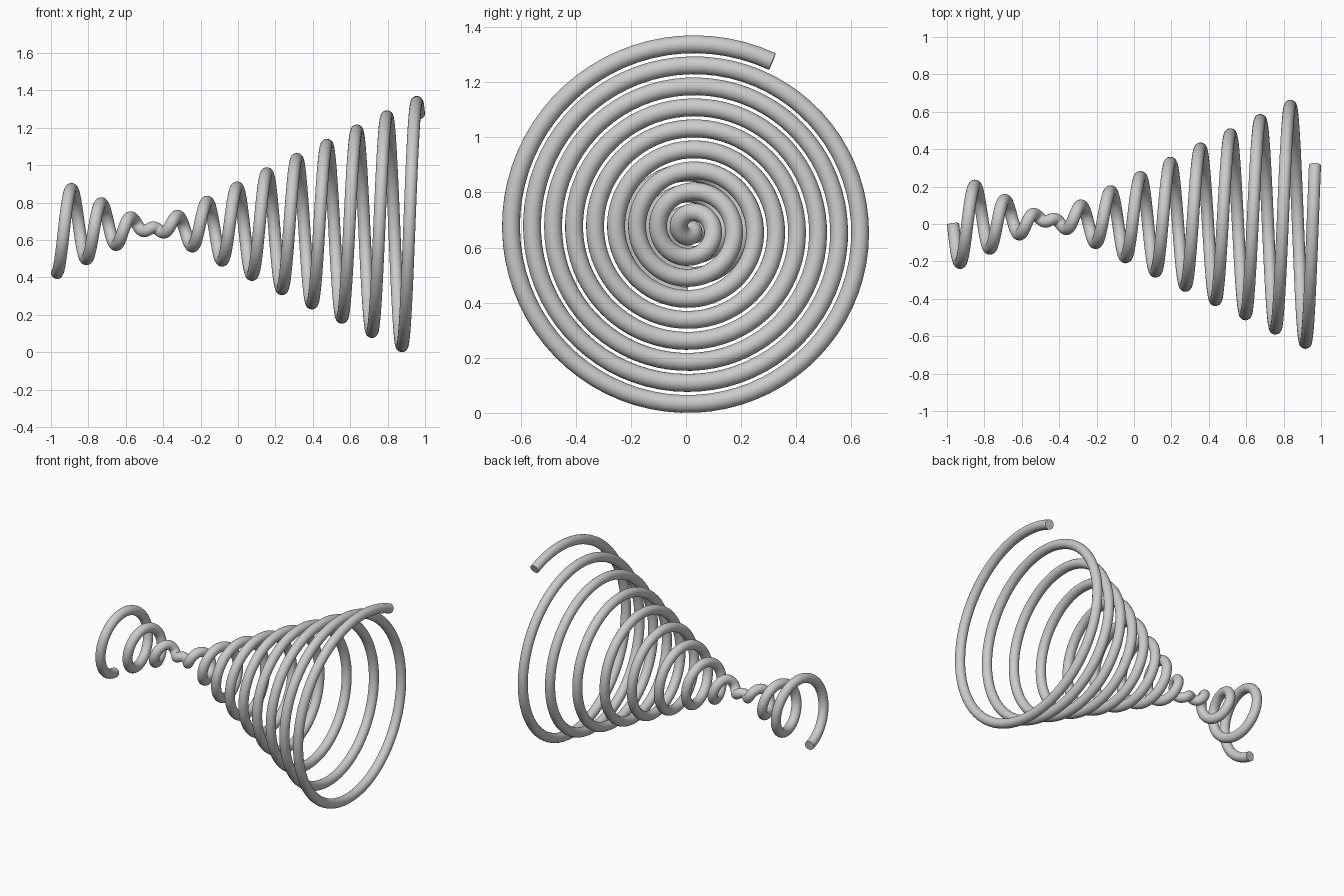
import bpy
from math import sin, cos, tau

if "Cube" in bpy.data.objects:
    bpy.data.objects.remove(bpy.data.objects["Cube"])

TUBE = 0.0325                      # wire radius
X_END = 0.9675                     # wire centre runs from -X_END to X_END
T0, T1 = 0.011, 12.072             # start and end of winding, in turns
R0, GROWTH = -0.244, 0.0763        # signed coil radius at turn 0, growth per turn
CY, CZ = 0.0175, 0.666             # coil axis
N = 900

# Centre line: a conical helix whose radius passes through zero
curve = bpy.data.curves.new("conical_spring", 'CURVE')
curve.dimensions = '3D'
spline = curve.splines.new('POLY')
spline.points.add(N)
for i, p in enumerate(spline.points):
    f = i / N
    t = T0 + (T1 - T0) * f
    r = R0 + GROWTH * t
    p.co = (X_END * (2 * f - 1), CY + r * sin(tau * t), CZ + r * cos(tau * t), 1)

# Round wire with flat capped ends
curve.bevel_depth = TUBE
curve.bevel_resolution = 8
curve.use_fill_caps = True

spring = bpy.data.objects.new("conical_spring", curve)
bpy.context.collection.objects.link(spring)
bpy.context.view_layer.objects.active = spring
spring.select_set(True)
bpy.ops.object.convert(target='MESH')
bpy.ops.object.shade_smooth_by_angle()
